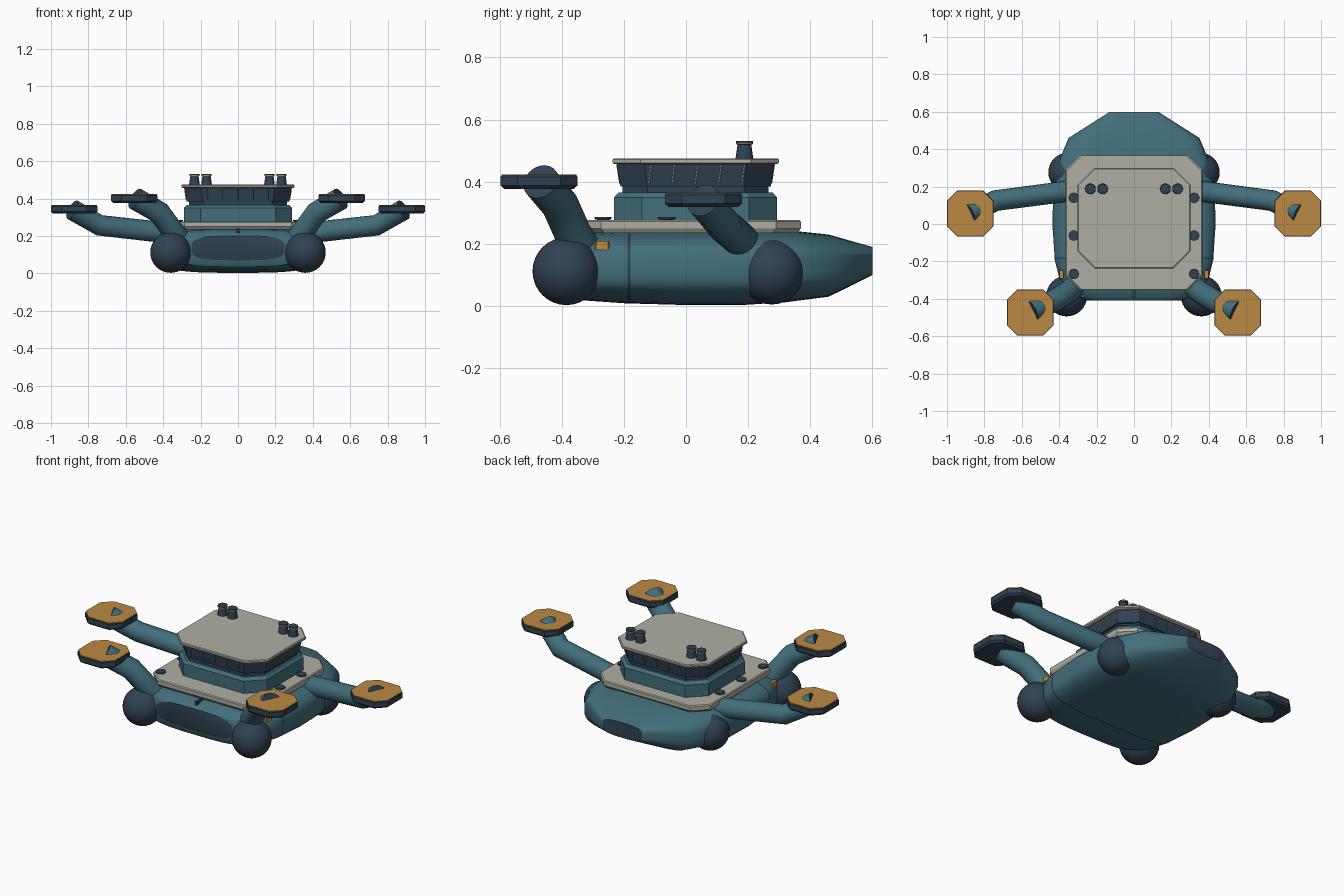
import bpy, bmesh, math
from mathutils import Vector

if "Cube" in bpy.data.objects:
    bpy.data.objects.remove(bpy.data.objects["Cube"], do_unlink=True)


def material(name, rgb):
    m = bpy.data.materials.new(name)
    m.use_nodes = True
    m.diffuse_color = (*rgb, 1)
    m.node_tree.nodes["Principled BSDF"].inputs["Base Color"].default_value = (*rgb, 1)
    return m


TEAL = material("teal paint", (0.055, 0.16, 0.2))
SLATE = material("dark slate", (0.03, 0.055, 0.085))
CREAM = material("warm grey deck", (0.43, 0.43, 0.365))
AMBER = material("amber", (0.5, 0.25, 0.055))


def loft(name, rings, mats, rule=None, angle=35):
    """Skin a list of equal-length rings and cap both ends.
    rule(i, j) gives the material slot; i is 'start', 'end' or the ring index."""
    bm = bmesh.new()
    vs = [[bm.verts.new(p) for p in r] for r in rings]
    n = len(vs[0])
    pick = rule or (lambda i, j: 0)
    for i in range(len(vs) - 1):
        for j in range(n):
            k = (j + 1) % n
            f = bm.faces.new((vs[i][j], vs[i][k], vs[i + 1][k], vs[i + 1][j]))
            f.material_index = pick(i, j)
    bm.faces.new(vs[0][::-1]).material_index = pick("start", 0)
    bm.faces.new(vs[-1]).material_index = pick("end", 0)
    bmesh.ops.recalc_face_normals(bm, faces=bm.faces)
    me = bpy.data.meshes.new(name)
    bm.to_mesh(me)
    bm.free()
    ob = bpy.data.objects.new(name, me)
    bpy.context.collection.objects.link(ob)
    for m in mats:
        me.materials.append(m)
    smooth(ob, angle)
    return ob


def smooth(ob, angle=35):
    bpy.ops.object.select_all(action="DESELECT")
    ob.select_set(True)
    bpy.context.view_layer.objects.active = ob
    bpy.ops.object.shade_smooth_by_angle(angle=math.radians(angle))


def octagon(cx, cy, hx, hy, cut, z):
    quarter = [(hx, hy - cut), (hx - cut, hy)]
    pts = quarter + [(-x, y) for x, y in quarter[::-1]]
    pts += [(-x, -y) for x, y in pts]
    return [(cx + x, cy + y, z) for x, y in pts]


def slab(name, cx, cy, layers, mats, rule=None):
    """Stack of chamfered rectangles: (half x, half y, chamfer, z)."""
    return loft(name, [octagon(cx, cy, *l) for l in layers], mats, rule, 20)


def turned(name, x, y, profile, mats, rule=None, n=16):
    rings = [[(x + r * math.cos(t * math.tau / n), y + r * math.sin(t * math.tau / n), z)
              for t in range(n)] for r, z in profile]
    return loft(name, rings, mats, rule)


def tube(name, path, radius, mats, rule=None, n=20):
    pts = [Vector(p) for p in path]
    rings = []
    for i, p in enumerate(pts):
        a = (p - pts[max(i - 1, 0)]).normalized()
        b = (pts[min(i + 1, len(pts) - 1)] - p).normalized()
        t = (a + b).normalized()
        u = t.cross(Vector((0, 0, 1))).normalized()
        w = u.cross(t)
        rings.append([p + radius * (u * math.cos(k * math.tau / n) + w * math.sin(k * math.tau / n))
                      for k in range(n)])
    return loft(name, rings, mats, rule)


# Hull: rounded sections (y, half width, bottom, top), dark seam and end caps
sections = [(-0.41, 0.25, 0.07, 0.2), (-0.39, 0.33, 0.035, 0.22), (-0.33, 0.39, 0.018, 0.235),
            (-0.188, 0.425, 0.008, 0.243), (-0.178, 0.425, 0.008, 0.243),
            (0.0, 0.437, 0.003, 0.247), (0.18, 0.432, 0.003, 0.247), (0.32, 0.41, 0.012, 0.245),
            (0.46, 0.35, 0.03, 0.23), (0.6, 0.13, 0.1, 0.19)]


def hull_ring(y, w, lo, hi, n=48):
    ring = []
    for k in range(n):
        a = (k + 0.5) * math.tau / n
        c, s = math.cos(a), math.sin(a)
        x = math.copysign(abs(c) ** 0.55, c)
        z = math.copysign(abs(s) ** 0.6, s)
        ring.append((w * x, y, (lo + hi) / 2 + (hi - lo) / 2 * z))
    return ring


loft("hull", [hull_ring(*s) for s in sections], [TEAL, SLATE],
     lambda i, j: 1 if i in ("start", "end", 3) else 0)
slab("bow_seam", 0, -0.36, [(0.008, 0.035, 0.002, 0.2), (0.008, 0.035, 0.002, 0.24)], [SLATE])

# Deck and cabin
slab("deck", 0, 0.008, [(0.355, 0.35, 0.08, 0.235), (0.365, 0.362, 0.08, 0.25),
                        (0.365, 0.362, 0.08, 0.272), (0.36, 0.357, 0.08, 0.277)], [CREAM])
slab("cabin_base", 0, 0.031, [(0.29, 0.262, 0.09, 0.27), (0.29, 0.262, 0.09, 0.35),
                              (0.275, 0.247, 0.085, 0.366)], [TEAL])
slab("cabin_neck", 0, 0.031, [(0.262, 0.235, 0.08, 0.36), (0.262, 0.235, 0.08, 0.395)], [SLATE])
slab("window_band", 0, 0.031, [(0.274, 0.242, 0.085, 0.385), (0.286, 0.254, 0.09, 0.46)], [SLATE])
slab("roof", 0, 0.031, [(0.296, 0.262, 0.09, 0.457), (0.302, 0.268, 0.09, 0.461),
                        (0.302, 0.268, 0.09, 0.471), (0.298, 0.264, 0.09, 0.475)], [CREAM])

# Window posts leaning with the flared glass
for k in range(-2, 3):
    for s in (-1, 1):
        y, x = 0.031 + k * 0.075, k * 0.08
        tube("side_window_post", [(s * 0.277, y, 0.395), (s * 0.286, y + 0.008, 0.455)],
             0.0025, [CREAM], n=6)
        tube("end_window_post", [(x, 0.031 + s * 0.244, 0.395), (x, 0.031 + s * 0.253, 0.455)],
             0.0025, [TEAL], n=6)


def float_pod(name, x, y, top):
    slab(name, x, y, [(0.112, 0.112, 0.05, top - 0.047), (0.124, 0.124, 0.055, top - 0.036),
                      (0.124, 0.124, 0.055, top - 0.008), (0.121, 0.121, 0.053, top - 0.004),
                      (0.121, 0.121, 0.053, top)],
         [SLATE, AMBER], lambda i, j: 1 if i in (3, "end") else 0)


def ball(name, x, y, z, r):
    bpy.ops.mesh.primitive_uv_sphere_add(segments=32, ring_count=16, radius=r, location=(x, y, z))
    ob = bpy.context.object
    ob.name = name
    ob.data.materials.append(SLATE)
    smooth(ob)


def dark_tip(i, j):
    return 1 if i == "end" else 0


# Everything mirrored: joints, arms, pods, stacks, bollards
for s, side in ((1, "left"), (-1, "right")):
    ball(f"front_joint_{side}", s * 0.36, -0.385, 0.112, 0.109)
    ball(f"rear_joint_{side}", s * 0.353, 0.276, 0.11, 0.105)
    tube(f"front_arm_{side}", [(s * 0.3, -0.32, 0.16), (s * 0.355, -0.365, 0.235),
                               (s * 0.42, -0.405, 0.325), (s * 0.55, -0.468, 0.4)],
         0.06, [TEAL, SLATE], dark_tip)
    tube(f"rear_arm_{side}", [(s * 0.32, 0.18, 0.21), (s * 0.74, 0.125, 0.257),
                              (s * 0.885, 0.055, 0.34)], 0.056, [TEAL, SLATE], dark_tip)
    float_pod(f"front_pod_{side}", s * 0.555, -0.473, 0.424)
    float_pod(f"rear_pod_{side}", s * 0.876, 0.056, 0.366)
    for x in (0.168, 0.233):
        turned(f"stack_{side}", s * x, 0.188,
               [(0.029, 0.472), (0.022, 0.52), (0.027, 0.521), (0.027, 0.525), (0.027, 0.531)],
               [SLATE, AMBER], lambda i, j: 1 if i == 2 else 0)
    for y in (-0.267, -0.062, 0.14):
        turned(f"bollard_{side}", s * 0.322, y,
               [(0.02, 0.274), (0.02, 0.278), (0.028, 0.28), (0.028, 0.286)], [SLATE])
    slab(f"marker_light_{side}", s * 0.388, -0.27,
         [(0.01, 0.024, 0.004, 0.18), (0.01, 0.022, 0.004, 0.21)], [AMBER])
